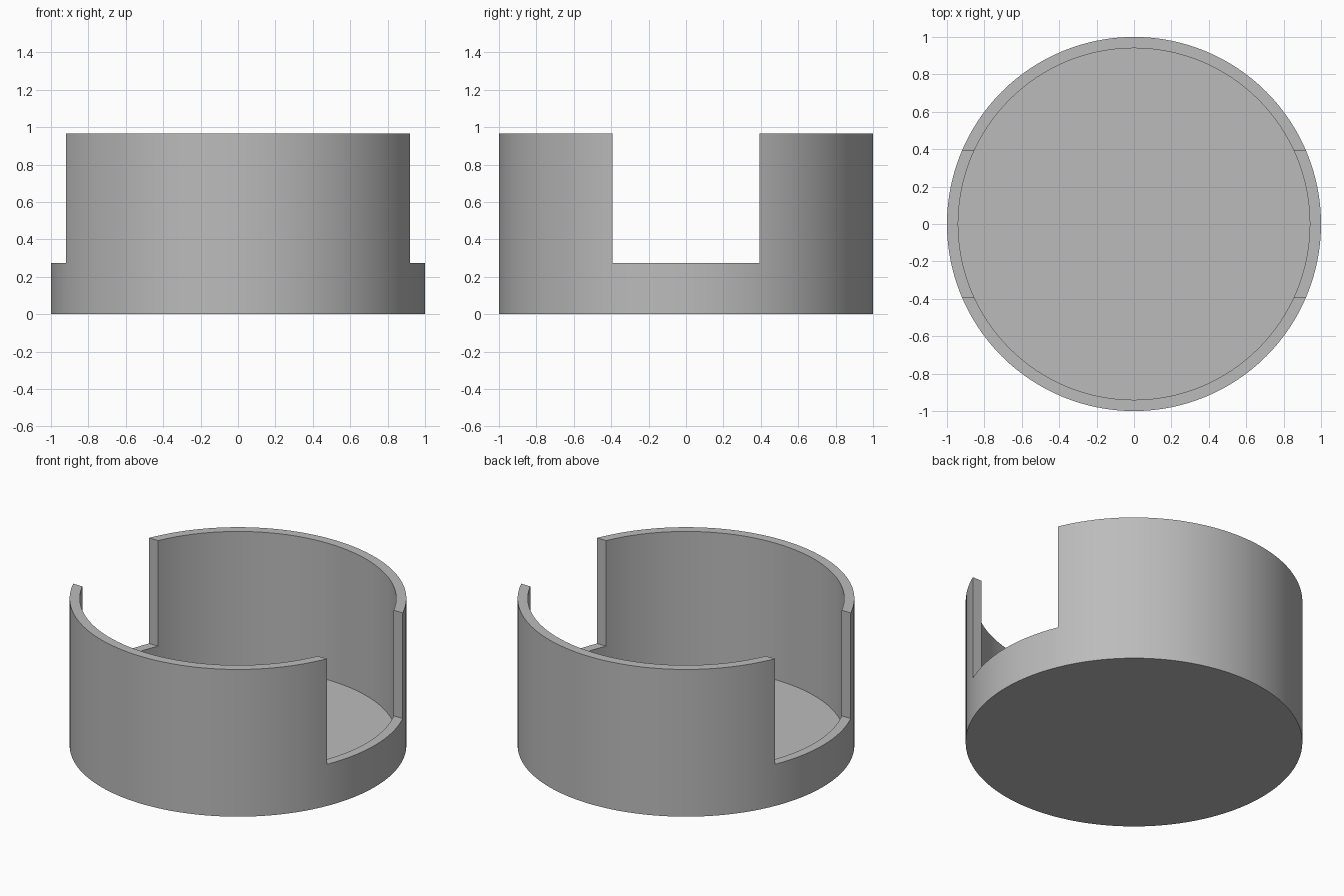
import bpy
import math

RADIUS, INNER, HEIGHT = 1.0, 0.94, 0.965
FLOOR, NOTCH_Z, NOTCH_HALF = 0.07, 0.273, 0.393
SIDES = 128

cube = bpy.data.objects.get("Cube")
if cube:
    bpy.data.objects.remove(cube, do_unlink=True)

# Single plain grey
grey = bpy.data.materials.new("plain_grey")
grey.use_nodes = True
colour = (0.5, 0.5, 0.5, 1)
grey.diffuse_color = colour
grey.node_tree.nodes["Principled BSDF"].inputs["Base Color"].default_value = colour


def cylinder(name, radius, bottom, top):
    bpy.ops.mesh.primitive_cylinder_add(
        vertices=SIDES, radius=radius, depth=top - bottom,
        location=(0, 0, (top + bottom) / 2))
    obj = bpy.context.object
    obj.name = name
    return obj


def carve(target, cutter):
    cutter.hide_render = True
    mod = target.modifiers.new("carve", "BOOLEAN")
    mod.operation = "DIFFERENCE"
    mod.solver = "EXACT"
    mod.object = cutter
    bpy.context.view_layer.objects.active = target
    bpy.ops.object.modifier_apply(modifier=mod.name)
    bpy.data.objects.remove(cutter, do_unlink=True)


# Round holder body
holder = cylinder("round_holder", RADIUS, 0, HEIGHT)

# Hollow interior above the floor
carve(holder, cylinder("hollow_cutter", INNER, FLOOR, HEIGHT + 0.2))

# Finger notches through both side walls
bpy.ops.mesh.primitive_cube_add(size=1, location=(0, 0, NOTCH_Z + 0.5))
notch = bpy.context.object
notch.name = "notch_cutter"
notch.scale = (2.4, 2 * NOTCH_HALF, 1)
carve(holder, notch)

# Colour and shading
holder.data.materials.clear()
holder.data.materials.append(grey)
bpy.ops.object.select_all(action="DESELECT")
holder.select_set(True)
bpy.context.view_layer.objects.active = holder
bpy.ops.object.shade_smooth_by_angle(angle=math.radians(30))
